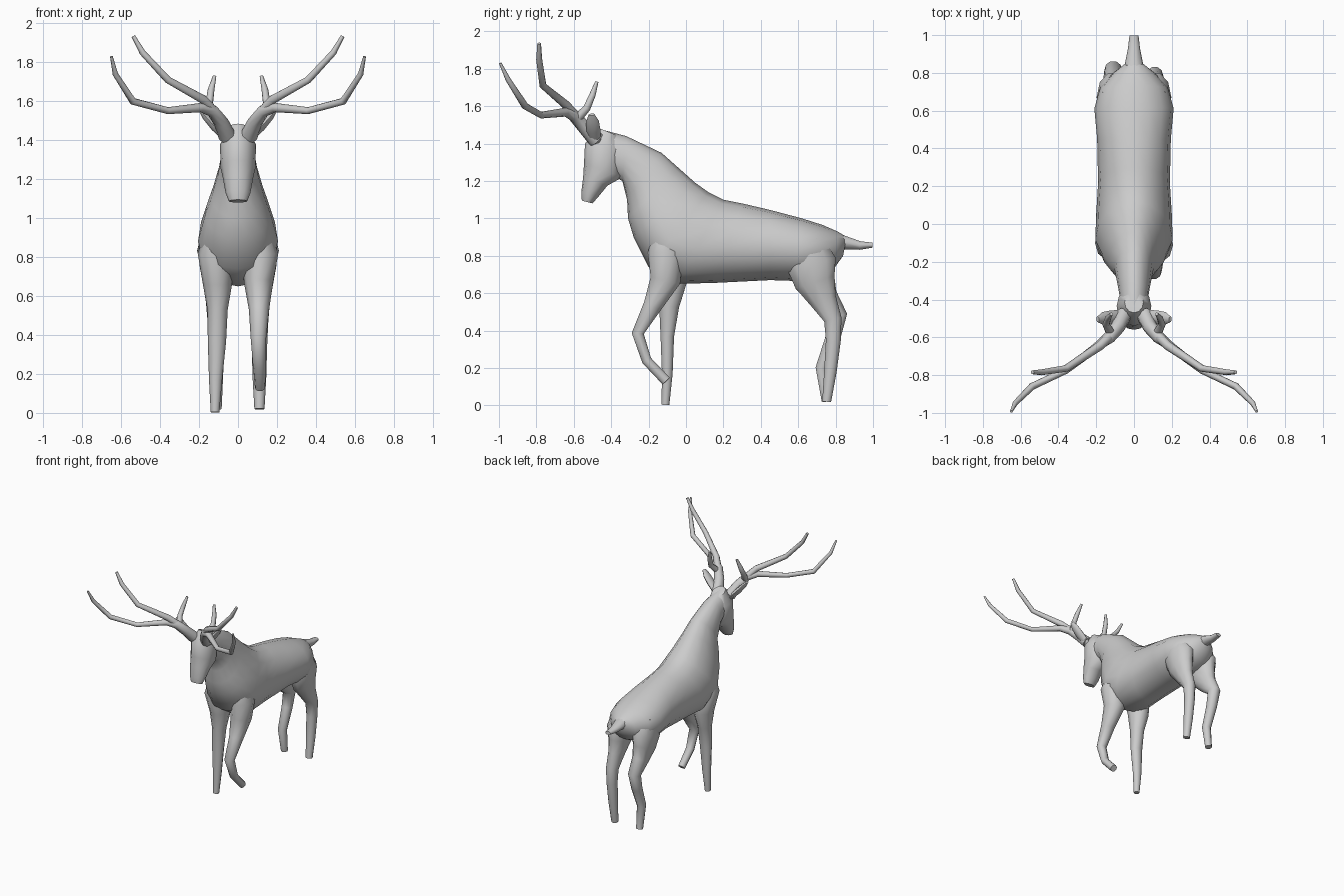
import bpy, bmesh, math
from mathutils import Vector


def skin(name, rings):
    """Close a list of equal-sized point rings into one smooth solid."""
    bm = bmesh.new()
    loops = [[bm.verts.new(p) for p in ring] for ring in rings]
    n = len(loops[0])
    for a, b in zip(loops, loops[1:]):
        for i in range(n):
            j = (i + 1) % n
            bm.faces.new((a[i], a[j], b[j], b[i]))
    bm.faces.new(loops[0])
    bm.faces.new(loops[-1])
    bmesh.ops.recalc_face_normals(bm, faces=bm.faces)
    me = bpy.data.meshes.new(name)
    bm.to_mesh(me)
    bm.free()
    me.polygons.foreach_set("use_smooth", [True] * len(me.polygons))
    me.set_sharp_from_angle(angle=math.radians(55))
    ob = bpy.data.objects.new(name, me)
    bpy.context.collection.objects.link(ob)
    return ob


def loft(name, sections, sides=16):
    """Sections: top y, top z, bottom y, bottom z, half width, height of widest point (0-1)."""
    rings = []
    for ty, tz, by, bz, w, f in sections:
        ring = []
        for i in range(sides):
            a = 2 * math.pi * i / sides
            s = math.sin(a)
            k = f + s * ((1 - f) if s > 0 else f)
            ring.append((w * math.cos(a), by + (ty - by) * k, bz + (tz - bz) * k))
        rings.append(ring)
    return skin(name, rings)


def tube(name, path, sides=10, ref=(1, 0, 0), side=1):
    """Path: x, y, z, radius along ref, radius across it; side=-1 mirrors in x."""
    pts = [Vector(p[:3]) for p in path]
    rings = []
    for i, p in enumerate(path):
        before = (pts[i] - pts[i - 1]).normalized() if i else Vector()
        after = (pts[i + 1] - pts[i]).normalized() if i + 1 < len(pts) else Vector()
        t = (before + after).normalized()
        v = t.cross(Vector(ref)).normalized()
        u = v.cross(t)
        ring = []
        for k in range(sides):
            a = 2 * math.pi * k / sides
            q = pts[i] + u * p[3] * math.cos(a) + v * p[4] * math.sin(a)
            ring.append((q.x * side, q.y, q.z))
        rings.append(ring)
    return skin(name, rings)


# Neck, chest, barrel and rump
loft("body", [
    (-.47, 1.48, -.43, 1.25, .065, .5),
    (-.32, 1.44, -.34, 1.20, .085, .5),
    (-.13, 1.35, -.315, 1.10, .105, .45),
    (-.04, 1.27, -.31, 1.00, .135, .4),
    (.05, 1.19, -.28, .90, .17, .38),
    (.12, 1.14, -.20, .74, .205, .36),
    (.20, 1.10, -.05, .65, .20, .42),
    (.30, 1.08, .15, .655, .19, .45),
    (.45, 1.045, .45, .67, .195, .48),
    (.62, 1.00, .60, .665, .21, .5),
    (.73, .965, .71, .69, .18, .5),
    (.81, .93, .79, .73, .11, .5),
    (.86, .90, .84, .80, .045, .5)])

# Head, hanging down to the muzzle
loft("head", [
    (-.47, 1.485, -.36, 1.44, .05, .5),
    (-.54, 1.40, -.33, 1.36, .092, .5),
    (-.545, 1.30, -.34, 1.22, .09, .5),
    (-.55, 1.22, -.42, 1.175, .076, .5),
    (-.56, 1.14, -.465, 1.12, .064, .5),
    (-.557, 1.095, -.50, 1.08, .048, .5)], 12)

# Tail
tube("tail", [
    (0, .74, .87, .07, .06), (0, .84, .872, .05, .04),
    (0, .93, .855, .032, .024), (0, .998, .857, .024, .014)])

# Front legs: the right one lifted and bent, the left one straight
tube("front_leg_bent", [
    (.11, -.12, .92, .06, .06), (.115, -.11, .82, .092, .10),
    (.105, -.11, .67, .075, .085), (.108, -.18, .53, .052, .052),
    (.105, -.258, .385, .04, .034), (.11, -.21, .24, .033, .028),
    (.113, -.105, .13, .026, .028)])
tube("front_leg_straight", [
    (-.11, -.12, .92, .06, .06), (-.115, -.10, .82, .092, .10),
    (-.105, -.075, .66, .075, .085), (-.105, -.09, .53, .052, .056),
    (-.108, -.10, .37, .047, .038), (-.115, -.10, .17, .034, .03),
    (-.118, -.11, .003, .022, .022)])

# Hind legs: hock pointing back, left foot tucked slightly forward
thigh = [(.64, .88, .07, .10), (.67, .76, .088, .14), (.69, .66, .07, .115)]
shanks = {
    1: ("hind_leg_right", [(.735, .56, .053, .075), (.785, .46, .045, .05),
                           (.788, .35, .04, .042), (.772, .18, .035, .035),
                           (.752, .02, .026, .025)]),
    -1: ("hind_leg_left", [(.745, .57, .055, .075), (.815, .48, .047, .05),
                           (.785, .36, .04, .042), (.725, .20, .034, .034),
                           (.75, .02, .026, .025)])}
for side, (name, shank) in shanks.items():
    tube(name, [(.11, *p) for p in thigh + shank], side=side)

# Ears and branching antlers, mirrored
beam = [(.055, -.48, 1.42, .045), (.085, -.545, 1.49, .038), (.13, -.60, 1.55, .033),
        (.19, -.645, 1.568, .024), (.36, -.775, 1.552, .018), (.54, -.86, 1.60, .019),
        (.63, -.95, 1.74, .014), (.65, -.993, 1.83, .007)]
upper_tine = [(.11, -.575, 1.53, .028), (.18, -.645, 1.61, .024), (.36, -.765, 1.71, .019),
              (.49, -.785, 1.85, .016), (.538, -.785, 1.935, .01)]
brow_tine = [(.12, -.585, 1.53, .026), (.148, -.53, 1.59, .02),
             (.138, -.50, 1.66, .017), (.12, -.477, 1.73, .009)]
for side, label in ((1, "right"), (-1, "left")):
    for part, path in (("beam", beam), ("upper_tine", upper_tine), ("brow_tine", brow_tine)):
        tube(f"antler_{part}_{label}", [(*p, p[3]) for p in path],
             sides=8, ref=(1, 1, 0), side=side)
    tube(f"ear_{label}", [
        (.06, -.485, 1.41, .03, .02), (.12, -.495, 1.47, .038, .022),
        (.165, -.50, 1.52, .034, .018), (.192, -.505, 1.555, .016, .01)],
        sides=8, ref=(0, 1, 0), side=side)
